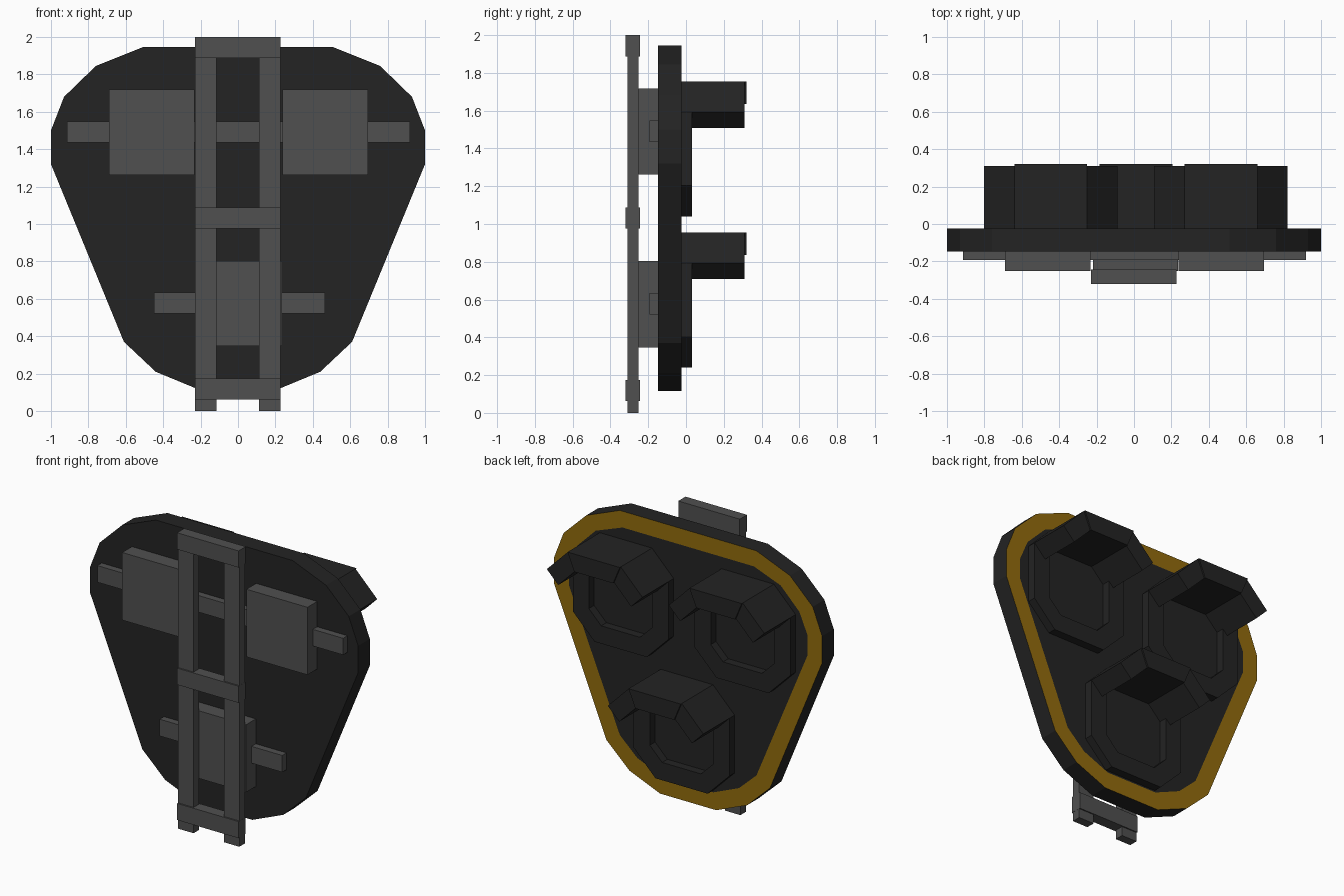
import bpy
import bmesh

default_cube = bpy.data.objects.get("Cube")
if default_cube:
    bpy.data.objects.remove(default_cube, do_unlink=True)


def make_material(name, colour):
    material = bpy.data.materials.new(name)
    material.use_nodes = True
    material.diffuse_color = (*colour, 1)
    shader = material.node_tree.nodes["Principled BSDF"]
    shader.inputs["Base Color"].default_value = (*colour, 1)
    shader.inputs["Roughness"].default_value = 0.8
    return material


black = make_material("signal black", (0.017, 0.017, 0.017))
grey = make_material("steel grey", (0.08, 0.08, 0.08))
yellow = make_material("border yellow", (0.29, 0.15, 0.004))


def finish(name, bm, *materials):
    bmesh.ops.recalc_face_normals(bm, faces=bm.faces)
    mesh = bpy.data.meshes.new(name)
    bm.to_mesh(mesh)
    bm.free()
    for material in materials:
        mesh.materials.append(material)
    obj = bpy.data.objects.new(name, mesh)
    bpy.context.collection.objects.link(obj)
    return obj


def box(name, xs, ys, zs, material):
    bm = bmesh.new()
    bmesh.ops.create_cube(bm, size=1)
    for v in bm.verts:
        for axis, span in enumerate((xs, ys, zs)):
            v.co[axis] = span[0] if v.co[axis] < 0 else span[1]
    return finish(name, bm, material)


def prism(name, points, y_front, y_back, material):
    """Extrude an x-z outline along y."""
    bm = bmesh.new()
    face = bm.faces.new([bm.verts.new((x, y_front, z)) for x, z in points])
    moved = bmesh.ops.extrude_face_region(bm, geom=[face])["geom"]
    for v in moved:
        if isinstance(v, bmesh.types.BMVert):
            v.co.y = y_back
    return finish(name, bm, material)


def band(name, outer, inner, y_front, y_back, closed, *materials):
    """Solid frame between two matching x-z outlines."""
    bm = bmesh.new()
    rows = [[bm.verts.new((x, y, z)) for x, z in line]
            for line, y in ((outer, y_front), (outer, y_back),
                            (inner, y_back), (inner, y_front))]
    count = len(outer)
    for i in range(count if closed else count - 1):
        j = (i + 1) % count
        for r in range(4):
            s = (r + 1) % 4
            face = bm.faces.new((rows[r][i], rows[r][j], rows[s][j], rows[s][i]))
            # The rear face of the frame takes the second colour
            if r == 1 and len(materials) > 1:
                face.material_index = 1
    if not closed:
        for i in (0, count - 1):
            bm.faces.new([row[i] for row in rows])
    return finish(name, bm, *materials)


def mirrored(half):
    return half + [(-x, z) for x, z in reversed(half)]


# Backboard: rim with yellow rear border around a flat centre
PANEL_FRONT, PANEL_BACK = -0.147, -0.023
rim = mirrored([(0.51, 1.945), (0.76, 1.845), (0.93, 1.68), (1, 1.5),
                (1, 1.32), (0.61, 0.37), (0.44, 0.21), (0.21, 0.115)])
centre = mirrored([(0.49, 1.835), (0.69, 1.76), (0.83, 1.62), (0.89, 1.48),
                   (0.89, 1.34), (0.51, 0.43), (0.38, 0.31), (0.19, 0.23)])
band("backboard_rim", rim, centre, PANEL_FRONT, PANEL_BACK, True, black, yellow)
prism("backboard_centre", centre, PANEL_FRONT, PANEL_BACK, black)


# Lamps: octagonal ring with a three-sided hood
def octagon(reach, flat):
    upper = [(reach, flat), (flat, reach), (-flat, reach), (-reach, flat)]
    return upper + [(-x, -z) for x, z in upper]


def lamp(name, cx, cz):
    def place(points):
        return [(cx + x, cz + z) for x, z in points]

    outer, inner = octagon(0.357, 0.195), octagon(0.237, 0.145)
    band(name + "_ring", place(outer), place(inner), PANEL_BACK, 0.033, True, black)
    # Top plate stands slightly further out than the sloping plates
    top = [(-0.195, 0.357), (0.195, 0.357), (0.145, 0.237), (-0.145, 0.237)]
    prism(name + "_hood_top", place(top), PANEL_BACK, 0.32, black)
    for side, label in ((1, "left"), (-1, "right")):
        slope = [(0.195, 0.357), (0.357, 0.195), (0.272, 0.11), (0.145, 0.237)]
        prism(name + "_hood_" + label,
              place([(side * x, z) for x, z in slope]), PANEL_BACK, 0.31, black)


lamp("upper_left_lamp", 0.465, 1.398)
lamp("upper_right_lamp", -0.445, 1.398)
lamp("lower_lamp", 0.01, 0.598)

# Mounting boxes and the arms that run through them
for name, cx, cz in (("upper_left_box", 0.466, 1.49),
                     ("upper_right_box", -0.461, 1.49),
                     ("lower_box", 0.008, 0.575)):
    box(name, (cx - 0.228, cx + 0.228), (-0.251, PANEL_FRONT),
        (cz - 0.228, cz + 0.228), grey)
box("upper_arm", (-0.915, 0.92), (-0.193, PANEL_FRONT), (1.435, 1.547), grey)
box("lower_arm", (-0.45, 0.465), (-0.193, PANEL_FRONT), (0.522, 0.635), grey)

# Ladder-like support
for name, x in (("right_rail", -0.23), ("left_rail", 0.112)):
    box(name, (x, x + 0.115), (-0.31, -0.251), (0, 1.995), grey)
for name, z in (("top", 1.888), ("middle", 0.975), ("bottom", 0.062)):
    box(name + "_crossbar", (-0.231, 0.228), (-0.32, -0.243), (z, z + 0.112), grey)
